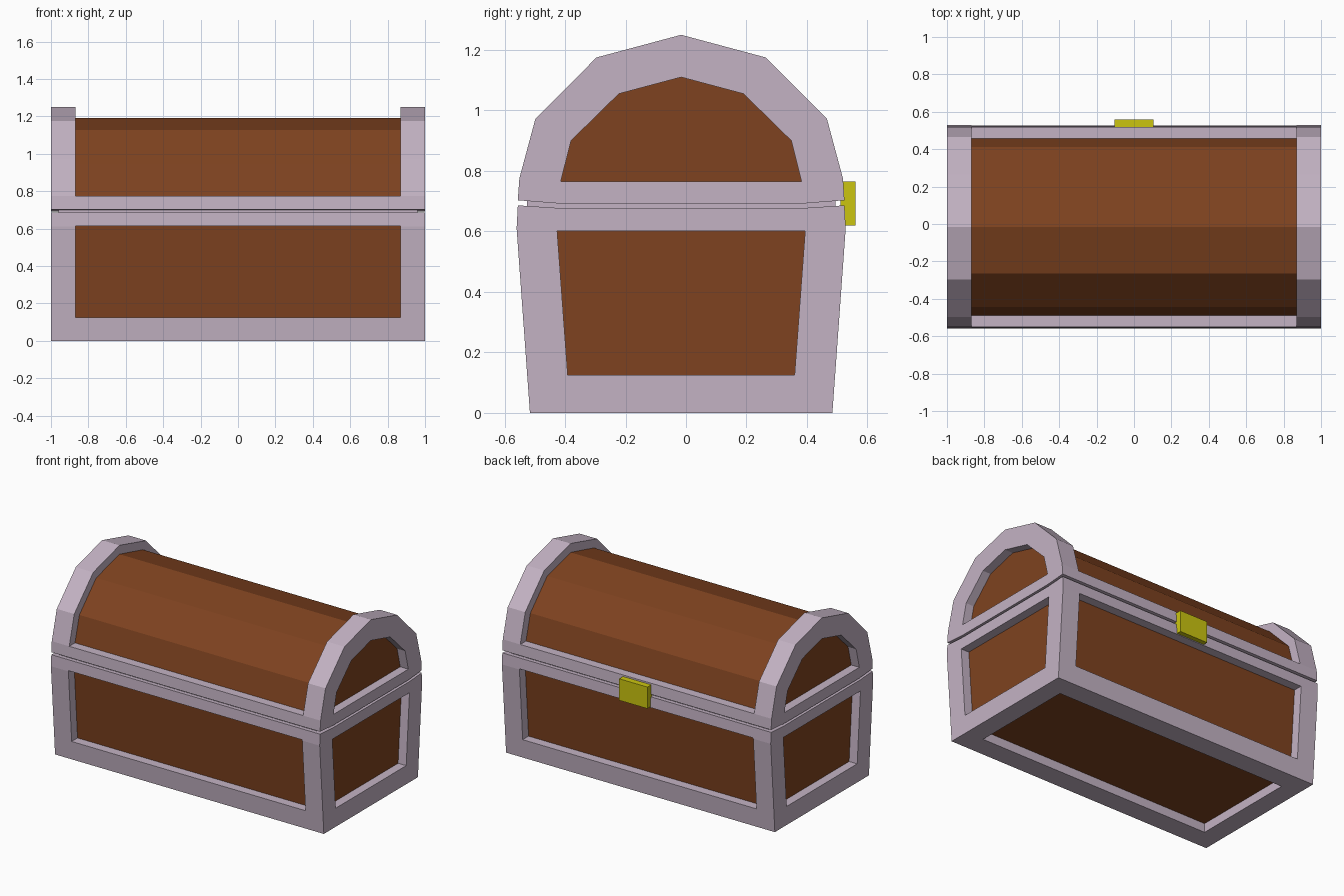
import bpy, bmesh

if "Cube" in bpy.data.objects:
    bpy.data.objects.remove(bpy.data.objects["Cube"])

MID = -0.016  # centre of the chest profile in y


def material(name, rgb):
    m = bpy.data.materials.new(name)
    m.diffuse_color = (*rgb, 1)
    m.use_nodes = True
    m.node_tree.nodes["Principled BSDF"].inputs["Base Color"].default_value = m.diffuse_color
    return m


metal = material("pale_metal", (0.55, 0.45, 0.55))
wood = material("wood", (0.21, 0.055, 0.014))
brass = material("brass", (0.6, 0.56, 0.005))


def prism(name, half, x, mat=None):
    """Mirror a half profile (distance from middle, z), extrude it from -x to x."""
    pts = [(MID + d, z) for d, z in half]
    pts += [(MID - d, z) for d, z in reversed(half) if d > 0]
    bm = bmesh.new()
    face = bm.faces.new([bm.verts.new((-x, y, z)) for y, z in pts])
    ext = bmesh.ops.extrude_face_region(bm, geom=[face])
    verts = [v for v in ext["geom"] if isinstance(v, bmesh.types.BMVert)]
    bmesh.ops.translate(bm, verts=verts, vec=(2 * x, 0, 0))
    bmesh.ops.recalc_face_normals(bm, faces=bm.faces)
    me = bpy.data.meshes.new(name)
    bm.to_mesh(me)
    bm.free()
    ob = bpy.data.objects.new(name, me)
    bpy.context.collection.objects.link(ob)
    if mat:
        me.materials.append(mat)
    return ob


def box(name, x, d, z0, z1, mat=None):
    return prism(name, [(d, z0), (d, z1)], x, mat)


def cut(ob, cutters):
    bpy.context.view_layer.objects.active = ob
    for c in cutters:
        c.hide_render = True
        mod = ob.modifiers.new("cut", 'BOOLEAN')
        mod.operation, mod.solver, mod.object = 'DIFFERENCE', 'EXACT', c
        bpy.ops.object.modifier_apply(modifier=mod.name)
        bpy.data.objects.remove(c)


# Lower frame with openings at the ends, front and back, and underside
body = prism("body_frame", [(0.5, 0), (0.544, 0.61), (0.54, 0.686), (0.4, 0.677)], 1, metal)
cut(body, [
    prism("end_cutter", [(0.375, 0.125), (0.41, 0.602)], 1.2),
    box("side_cutter", 0.87, 0.8, 0.125, 0.615),
    box("base_cutter", 0.87, 0.36, -0.2, 0.3),
])

# Lid frame: two arches joined by a rim
lid = prism("lid_frame", [(0.4, 0.692), (0.54, 0.703), (0.535, 0.775), (0.482, 0.972),
                          (0.28, 1.175), (0, 1.25)], 1, metal)
arch = [(0.398, 0.765), (0.364, 0.9), (0.206, 1.055), (0, 1.11)]
cut(lid, [
    prism("arch_cutter", arch, 1.2),
    box("top_cutter", 0.87, 0.8, 0.775, 1.5),
])

# Recessed wooden panels
prism("body_panels", [(0.442, 0.06), (0.484, 0.64)], 0.94, wood)
prism("lid_panels", [(0.478, 0.74), (0.474, 0.775), (0.427, 0.945),
                     (0.248, 1.126), (0, 1.19)], 0.94, wood)

# Narrow neck in the seam between lid and body
box("seam_neck", 0.96, 0.51, 0.66, 0.72, metal)

# Lock plate on the back
lock = box("lock_plate", 0.105, 0.025, 0.62, 0.765, brass)
lock.location.y = 0.535 - MID
